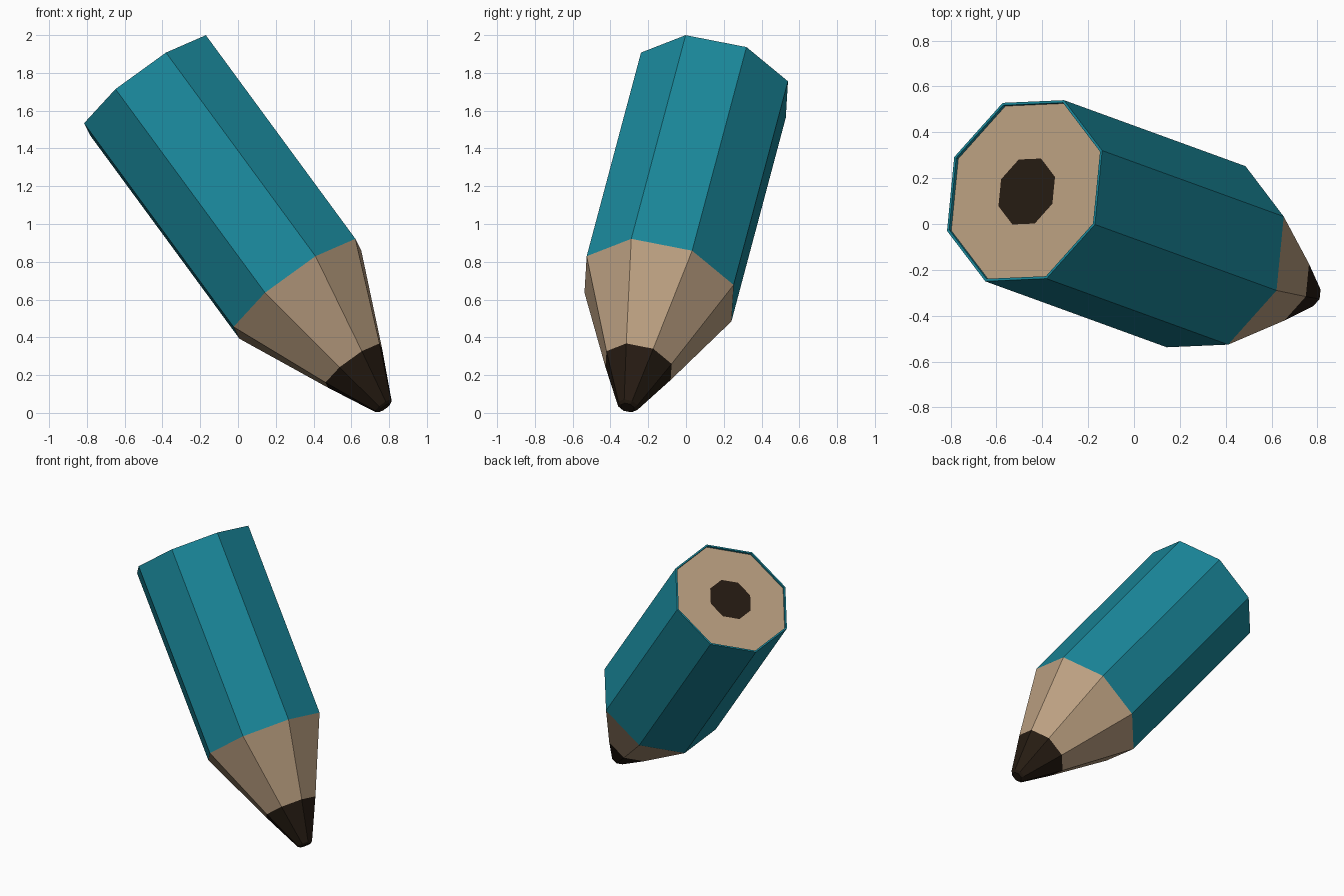
import bpy
from math import cos, sin, pi
from mathutils import Vector

if "Cube" in bpy.data.objects:
    bpy.data.objects.remove(bpy.data.objects["Cube"])

SIDES = 8
START = Vector((-0.477, 0.145, 1.735))             # centre of the blunt end
AXIS = Vector((1.252, -0.455, -1.705)).normalized()  # blunt end towards tip
U = Vector((0.302, -0.145, 0.265))
U = (U - AXIS * U.dot(AXIS)).normalized()          # direction of the first corner
W = AXIS.cross(U)


def material(name, colour):
    m = bpy.data.materials.new(name)
    m.diffuse_color = (*colour, 1)
    m.use_nodes = True
    m.node_tree.nodes["Principled BSDF"].inputs["Base Color"].default_value = m.diffuse_color
    return m


def loft(name, profile, mat, start_cap=False, end_cap=False):
    """Octagonal skin through (distance along axis, radius) pairs."""
    verts, faces = [], []
    for s, r in profile:
        for k in range(SIDES):
            a = 2 * pi * k / SIDES
            verts.append(START + AXIS * s + (U * cos(a) + W * sin(a)) * r)
    for i in range(len(profile) - 1):
        for k in range(SIDES):
            a, b = i * SIDES + k, i * SIDES + (k + 1) % SIDES
            faces.append((a, b, b + SIDES, a + SIDES))
    if start_cap:
        faces.append(tuple(reversed(range(SIDES))))
    if end_cap:
        faces.append(tuple(range(len(verts) - SIDES, len(verts))))
    mesh = bpy.data.meshes.new(name)
    mesh.from_pydata(verts, [], faces)
    mesh.materials.append(mat)
    obj = bpy.data.objects.new(name, mesh)
    bpy.context.collection.objects.link(obj)
    return obj


teal = material("teal_paint", (0.010, 0.24, 0.32))
tan = material("bare_wood", (0.50, 0.35, 0.22))
dark = material("graphite", (0.019, 0.011, 0.006))

R, RIM, CORE = 0.431, 0.419, 0.157
RECESS, BODY, LEAD, TIP = 0.016, 1.368, 1.884, 2.166

# Painted body with a thin raised rim at the blunt end
loft("painted_body", [(RECESS, RIM), (0, RIM), (0, R), (BODY, R)], teal)
# Wood: end face around the core, and the sharpened cone
loft("wood_end", [(RECESS, CORE), (RECESS, RIM)], tan)
loft("wood_cone", [(BODY, R), (LEAD, 0.191)], tan)
# Lead: core showing at the end, and the blunt writing tip
loft("lead_end", [(RECESS, CORE)], dark, start_cap=True)
loft("lead_tip", [(LEAD, 0.191), (TIP - 0.012, 0.056), (TIP, 0.038)], dark, end_cap=True)
